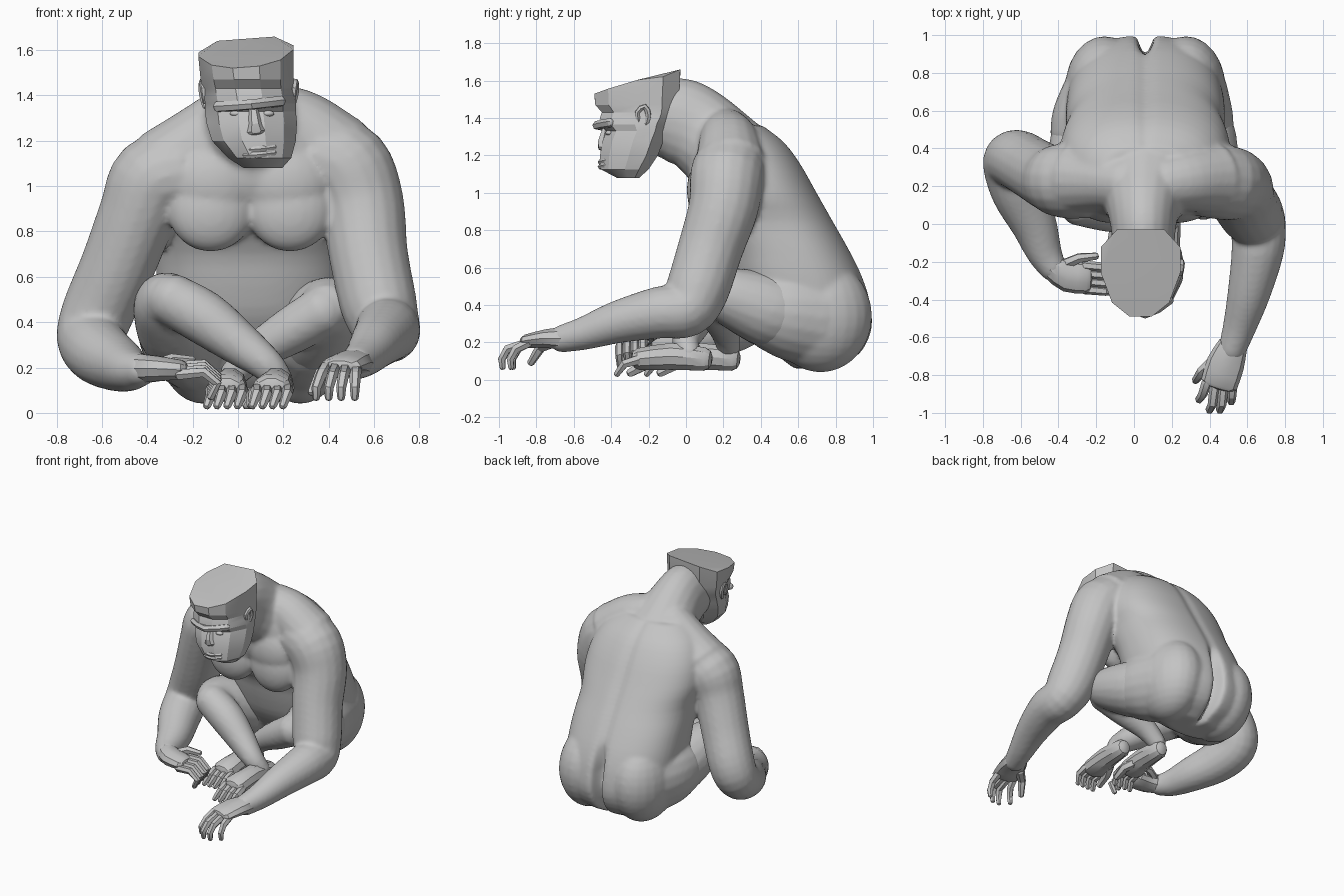
import bpy, bmesh, math
from mathutils import Vector, Matrix

if "Cube" in bpy.data.objects:
    bpy.data.objects.remove(bpy.data.objects["Cube"])

GREY = bpy.data.materials.new("plain_grey")
GREY.diffuse_color = (0.55, 0.55, 0.55, 1)
GREY.use_nodes = True
GREY.node_tree.nodes["Principled BSDF"].inputs["Base Color"].default_value = GREY.diffuse_color


def spline(rows, steps):
    """Catmull-Rom interpolation through rows of numbers."""
    rows = [Vector(r) for r in rows]
    p = [rows[0] * 2 - rows[1]] + rows + [rows[-1] * 2 - rows[-2]]
    out = []
    for i in range(1, len(p) - 2):
        a, b, c, d = p[i - 1:i + 3]
        for s in range(steps):
            t = s / steps
            out.append(0.5 * (2 * b + (c - a) * t + (2 * a - 5 * b + 4 * c - d) * t * t
                              + (3 * b - a - 3 * c + d) * t ** 3))
    return out + [rows[-1]]


def skin(bm, rings):
    """Bridge rings of points and cap both ends."""
    vs = [[bm.verts.new(p) for p in r] for r in rings]
    n = len(vs[0])
    for a, b in zip(vs, vs[1:]):
        for k in range(n):
            bm.faces.new((a[k], a[(k + 1) % n], b[(k + 1) % n], b[k]))
    bm.faces.new(vs[0][::-1])
    bm.faces.new(vs[-1])


def tube(bm, pts, sides=14, steps=4):
    """Round-ended limb; each point is x, y, z, radius[, second radius]."""
    rows = [tuple(p) + ((p[3],) if len(p) == 4 else ()) for p in pts]
    rows = spline(rows, steps)
    pos = [Vector(r[:3]) for r in rows]
    rad = [(r[3], r[4]) for r in rows]
    t0, t1 = (pos[0] - pos[1]).normalized(), (pos[-1] - pos[-2]).normalized()
    (a0, b0), (a1, b1) = rad[0], rad[-1]
    m0, m1 = min(rad[0]), min(rad[-1])
    pos = ([pos[0] + t0 * m0 * .65, pos[0] + t0 * m0 * .45] + pos
           + [pos[-1] + t1 * m1 * .45, pos[-1] + t1 * m1 * .65])
    rad = ([(a0 * .35, b0 * .35), (a0 * .75, b0 * .75)] + rad
           + [(a1 * .75, b1 * .75), (a1 * .35, b1 * .35)])
    side, rings = None, []
    for i, p in enumerate(pos):
        t = (pos[min(i + 1, len(pos) - 1)] - pos[max(i - 1, 0)]).normalized()
        if side is None:
            side = Vector((1, 0, 0)) if abs(t.x) < .9 else Vector((0, 1, 0))
        side = (side - t * side.dot(t)).normalized()
        up = t.cross(side)
        a, b = rad[i]
        rings.append([p + side * a * math.cos(w) + up * b * math.sin(w)
                      for w in (2 * math.pi * k / sides for k in range(sides))])
    skin(bm, rings)


def ball(bm, centre, radii, rot=0):
    m = Matrix.Translation(centre) @ Matrix.Rotation(rot, 4, 'X') @ Matrix.Diagonal((*radii, 1))
    bmesh.ops.create_uvsphere(bm, u_segments=24, v_segments=16, radius=1, matrix=m)


def finish(name, bm, angle=35, voxel=0, smooth=4):
    bmesh.ops.recalc_face_normals(bm, faces=bm.faces)
    me = bpy.data.meshes.new(name)
    bm.to_mesh(me)
    bm.free()
    me.materials.append(GREY)
    ob = bpy.data.objects.new(name, me)
    bpy.context.collection.objects.link(ob)
    bpy.ops.object.select_all(action='DESELECT')
    ob.select_set(True)
    bpy.context.view_layer.objects.active = ob
    if voxel:
        r = ob.modifiers.new("fuse", 'REMESH')
        r.mode, r.voxel_size = 'VOXEL', voxel
        s = ob.modifiers.new("soften", 'SMOOTH')
        s.factor, s.iterations = 0.5, smooth
        bpy.ops.object.convert(target='MESH')
    bpy.ops.object.shade_smooth_by_angle(angle=math.radians(angle))
    return ob


# Trunk: level slices (height, front y, back y, half width)
bm = bmesh.new()
slices = [(.06, .58, .8, .2), (.14, .48, .93, .32), (.27, .38, .995, .385), (.42, .28, .985, .41),
          (.56, .23, .94, .42), (.7, .19, .87, .42), (.85, .1, .785, .42), (1.0, .03, .7, .45),
          (1.15, .02, .615, .43), (1.27, .04, .525, .36), (1.36, .08, .41, .24)]
rings = []
for z, y0, y1, hw in spline(slices, 3):
    ring = []
    low = min(1, max(0, (.62 - z) / .2))                # cleft below, spine line above
    for k in range(160):
        c, s = math.cos(k * math.pi / 80), math.sin(k * math.pi / 80)
        groove = (.015 + .1 * low) * math.exp(-(c / .05) ** 2) if s > 0 else 0
        ring.append((.06 + hw * math.copysign(abs(c) ** .85, c),
                     (y0 + y1) / 2 + (y1 - y0) / 2 * math.copysign(abs(s) ** .85, s) - groove, z))
    rings.append(ring)
skin(bm, rings)
# Neck, chest muscles, shoulder slopes, buttocks and hips
tube(bm, [(.05, -.15, 1.4, .165, .2), (.05, -.04, 1.385, .17, .23), (.05, .07, 1.335, .195, .225),
          (.06, .22, 1.2, .27, .235)], 20)
for sx in (-1, 1):
    ball(bm, (.055 + sx * .175, .12, .91), (.195, .11, .2), -.12)
    ball(bm, (.055 + sx * .16, .115, 1.03), (.2, .11, .18), -.1)
    tube(bm, [(.06 + sx * .08, .21, 1.32, .14), (.06 + sx * .22, .23, 1.23 + sx * .03, .165),
              (.06 + sx * .36, .24, 1.11 + sx * .03, .195)], 18)
    ball(bm, (.06 + sx * .215, .72, .34), (.21, .275, .3))
    tube(bm, [(.06 + sx * .2, .68, .34, .24, .27), (.045 + sx * .26, .54, .36, .225, .25),
              (.04 + sx * .29, .42, .38, .2, .21)], 20)
# Arms, fused to the trunk
tube(bm, [(.36, .24, 1.13, .2), (.48, .22, 1.08, .2), (.545, .2, .92, .188), (.575, .13, .7, .175),
          (.62, .06, .48, .17), (.655, .0, .375, .15), (.655, -.14, .36, .14), (.61, -.36, .31, .115),
          (.56, -.54, .25, .09), (.515, -.68, .215, .072)], 18)
tube(bm, [(-.24, .23, 1.06, .2), (-.37, .23, 1.02, .2), (-.44, .24, .88, .175), (-.53, .29, .65, .165),
          (-.62, .34, .44, .16), (-.65, .31, .33, .15), (-.61, .17, .265, .145), (-.53, 0, .215, .122),
          (-.475, -.15, .19, .095), (-.42, -.25, .19, .07)], 18)
finish("torso_and_arms", bm, 40, .0145, 6)

# Legs: thigh and shin
LEGS = {
    "left_leg": ([(.3, .56, .34, .2), (.35, .42, .38, .2), (.4, .22, .45, .155), (.39, .13, .465, .12)],
                 [(.39, .13, .455, .115), (.23, .17, .36, .105), (.07, .21, .26, .08), (-.03, .23, .16, .06)]),
    "right_leg": ([(-.2, .56, .34, .2), (-.25, .42, .38, .2), (-.31, .23, .47, .155), (-.31, .12, .51, .115)],
                  [(-.31, .11, .51, .115), (-.15, .08, .42, .12), (0, .04, .31, .1), (.13, 0, .21, .075),
                   (.19, .02, .13, .062)]),
}
for name, (thigh, shin) in LEGS.items():
    bm = bmesh.new()
    tube(bm, thigh, 18)
    tube(bm, shin, 16)
    finish(name, bm, 40, .018, 3)

# Feet: heel to ball, four toes and a spread big toe
for name, hx, hy, bx, by, sgn in (("left_foot", -.02, .25, -.05, -.09, 1), ("right_foot", .19, .1, .15, -.25, -1)):
    bm = bmesh.new()
    tube(bm, [(hx, hy, .11, .06, .065), ((hx + bx) / 2, (hy + by) / 2, .125, .075, .075),
              (bx, by, .11, .09, .062)], 10, 2)
    for i in range(4):
        x = bx + (i - 1.5) * .045
        tube(bm, [(x, by - .01, .105, .028), (x, by - .08, .085, .025), (x - .02, by - .12, .03, .018)], 6, 1)
    tube(bm, [(bx + sgn * .05, by + .1, .1, .036), (bx + sgn * .085, by + .03, .08, .032),
              (bx + sgn * .09, by - .05, .036, .024)], 6, 1)
    finish(name, bm, 30)

# Resting left hand
bm = bmesh.new()
tube(bm, [(.525, -.64, .22, .078, .066), (.485, -.74, .22, .1, .052), (.45, -.85, .205, .098, .038)], 10, 2)
for i, (tx, ty) in enumerate(((.345, -.93), (.4, -.985), (.455, -.985), (.515, -.94))):
    x = .385 + i * .045
    tube(bm, [(x, -.84, .2, .028), ((x + tx) / 2, ty + .03, .165, .025), (tx, ty, .11, .022),
              (tx, ty + .005, .065, .017)], 6, 1)
tube(bm, [(.43, -.72, .2, .035), (.36, -.78, .17, .028), (.325, -.83, .09, .02)], 6, 1)
finish("left_hand", bm, 30)

# Curled right hand
bm = bmesh.new()
tube(bm, [(-.43, -.23, .195, .068), (-.35, -.275, .195, .085, .058), (-.25, -.285, .19, .085, .045)], 10, 2)
for i in range(4):
    y, z = -.22 - i * .042, .215 - i * .012
    tube(bm, [(-.26, y, z - .01, .026), (-.15, y - .01, z, .024), (-.09, y - .01, z - .05, .022),
              (-.12, y - .005, z - .11, .018)], 6, 1)
tube(bm, [(-.38, -.22, .2, .032), (-.29, -.18, .235, .027), (-.2, -.17, .23, .02)], 6, 1)
finish("right_hand", bm, 30)

# Head: faceted slices (height, front y, back y, half width, centre x)
outline = [(-.28, 0), (.28, 0), (.72, .16), (1, .5), (1, .8), (.6, 1), (-.6, 1), (-1, .8), (-1, .5), (-.72, .16)]
levels = [(1.08, -.37, -.25, .085, .11), (1.125, -.455, -.2, .14, .095), (1.2, -.46, -.15, .185, .07),
          (1.28, -.445, -.12, .2, .06), (1.33, -.425, -.1, .2, .055), (1.365, -.465, -.08, .2, .055),
          (1.4, -.46, -.06, .2, .05), (1.43, -.45, -.05, .2, .045), (1.47, -.485, -.04, .205, .04),
          (1.525, -.49, -.03, .21, .035)]
rings = []
for i, (z, y0, y1, hw, cx) in enumerate(levels):
    lift = .125 if i == len(levels) - 1 else 0         # sloping crown
    rings.append([(cx + u * hw, y0 + v * (y1 - y0),
                   z + lift * v * (.8 if v == .8 else 1) + lift * .6 * u * hw) for u, v in outline])
bm = bmesh.new()
skin(bm, rings)
bmesh.ops.triangulate(bm, faces=[f for f in bm.faces if len(f.verts) > 4])
finish("head", bm, 25)

# Brow, nose, lips and eyes
bm = bmesh.new()
tube(bm, [(-.09, -.4, 1.35, .025), (.06, -.477, 1.36, .024), (.19, -.4, 1.375, .025)], 6, 2)
finish("brow_ridge", bm, 20)
bm = bmesh.new()
tube(bm, [(.068, -.43, 1.34, .02), (.076, -.445, 1.27, .03), (.08, -.45, 1.24, .042, .022)], 6, 1)
finish("nose", bm, 20)
bm = bmesh.new()
for z in (1.135, 1.16):
    tube(bm, [(.03, -.435, z, .013), (.095, -.457, z + .004, .015), (.16, -.43, z + .012, .013)], 6, 2)
finish("lips", bm, 20)
bm = bmesh.new()
for x in (-.005, .13):
    ball(bm, (x, -.41, 1.32), (.03, .02, .014))
finish("eyes", bm)

# Ears: curved rims
for name, x, o in (("left_ear", .24, 1), ("right_ear", -.145, -1)):
    bm = bmesh.new()
    tube(bm, [(x, -.25, 1.37, .012), (x + .008 * o, -.26, 1.43, .014), (x + .012 * o, -.22, 1.46, .016),
              (x + .012 * o, -.2, 1.41, .016), (x, -.22, 1.35, .012)], 6, 2)
    finish(name, bm, 30)
